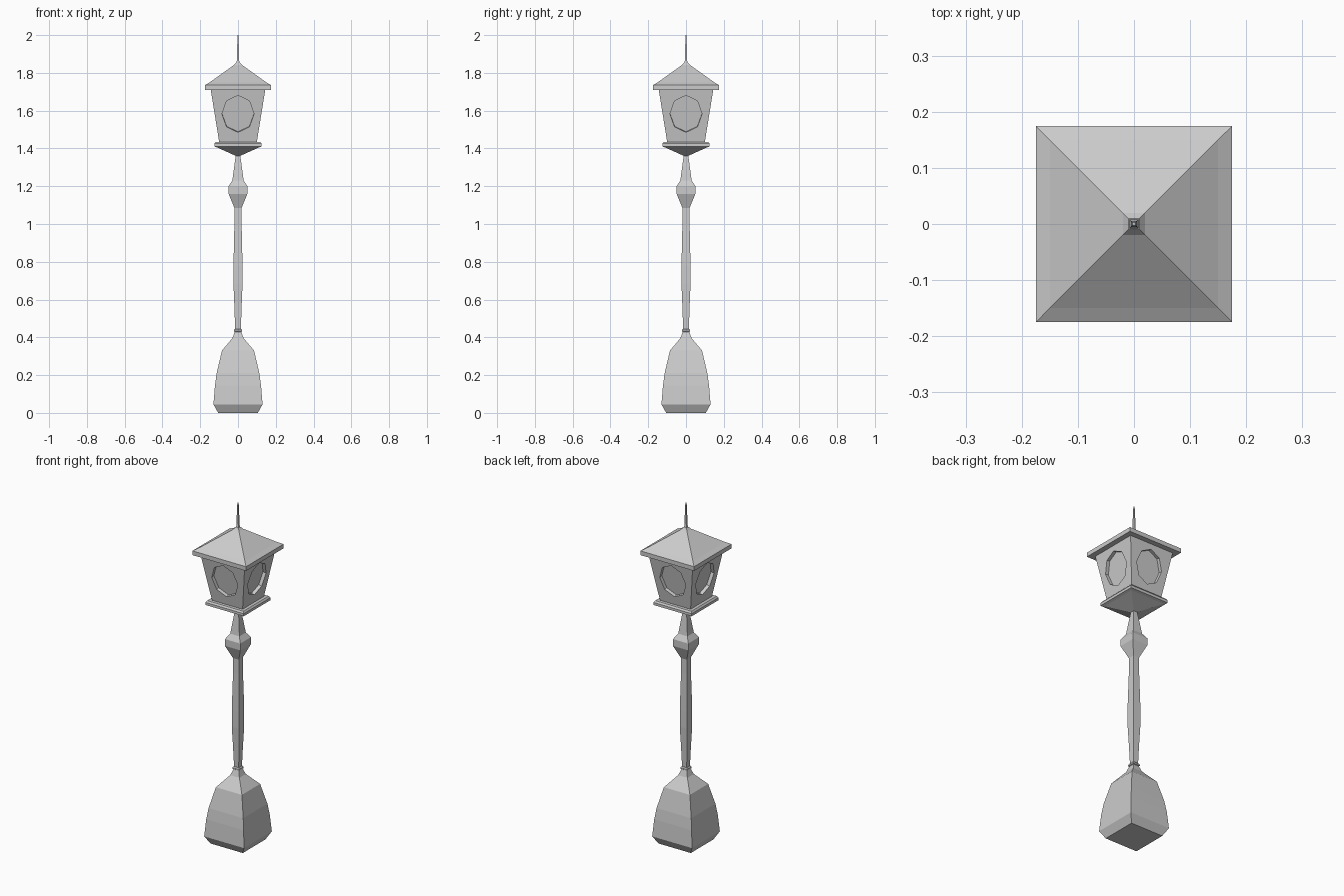
import bpy, bmesh, math
from mathutils import Matrix

if "Cube" in bpy.data.objects:
    bpy.data.objects.remove(bpy.data.objects["Cube"])


def square_turned(name, profile):
    """Closed square-section solid from (half width, height) pairs."""
    bm = bmesh.new()
    rings = [[bm.verts.new((sx * w, sy * w, z))
              for sx, sy in ((-1, -1), (1, -1), (1, 1), (-1, 1))]
             for w, z in profile]
    for a, b in zip(rings, rings[1:]):
        for i in range(4):
            j = (i + 1) % 4
            bm.faces.new((a[i], a[j], b[j], b[i]))
    bm.faces.new(rings[0][::-1])
    bm.faces.new(rings[-1])
    return finish(name, bm)


def finish(name, bm):
    mesh = bpy.data.meshes.new(name)
    bm.to_mesh(mesh)
    bm.free()
    ob = bpy.data.objects.new(name, mesh)
    bpy.context.collection.objects.link(ob)
    return ob


# Flared foot of the post
square_turned("base", [(.105, 0), (.13, .045), (.122, .145), (.113, .21), (.085, .33),
                       (.03, .395), (.017, .43)])
square_turned("collar", [(.017, .428), (.022, .431), (.022, .439), (.017, .445)])

# Slim post with swelling and knop
square_turned("post", [(.015, .44), (.019, .56), (.024, .68), (.024, .78), (.019, 1.0),
                       (.019, 1.085), (.05, 1.16), (.05, 1.20), (.03, 1.23),
                       (.022, 1.29), (.011, 1.37)])

# Lantern floor, body and roof
square_turned("lantern_floor", [(.01, 1.36), (.11, 1.405), (.125, 1.41), (.125, 1.425),
                                (.118, 1.435)])
body = square_turned("lantern_body", [(.099, 1.43), (.145, 1.715)])
square_turned("roof", [(.175, 1.71), (.175, 1.735), (.15, 1.75), (.02, 1.843), (.01, 1.855)])
square_turned("finial", [(.009, 1.85), (.0055, 1.87), (.005, 1.92), (.0025, 2.0)])

# Octagonal window recesses, tilted to follow the sloping walls
tilt = math.atan2(.046, .285)
mid = .099 + (1.583 - 1.43) * math.tan(tilt)
bm = bmesh.new()
for k in range(4):
    place = (Matrix.Rotation(k * math.pi / 2, 4, 'Z')
             @ Matrix.Translation((0, -mid, 1.583))
             @ Matrix.Rotation(math.pi / 2 + tilt, 4, 'X')
             @ Matrix.Diagonal((.085, .099, 1, 1))
             @ Matrix.Rotation(math.pi / 2, 4, 'Z'))
    bmesh.ops.create_cone(bm, cap_ends=True, segments=8, radius1=1, radius2=1,
                          depth=.04, matrix=place)
bmesh.ops.recalc_face_normals(bm, faces=bm.faces)
cutter = finish("window_cutter", bm)
cutter.hide_render = True

mod = body.modifiers.new("windows", 'BOOLEAN')
mod.operation = 'DIFFERENCE'
mod.object = cutter
mod.solver = 'EXACT'
bpy.context.view_layer.objects.active = body
bpy.ops.object.modifier_apply(modifier=mod.name)
bpy.data.objects.remove(cutter)
